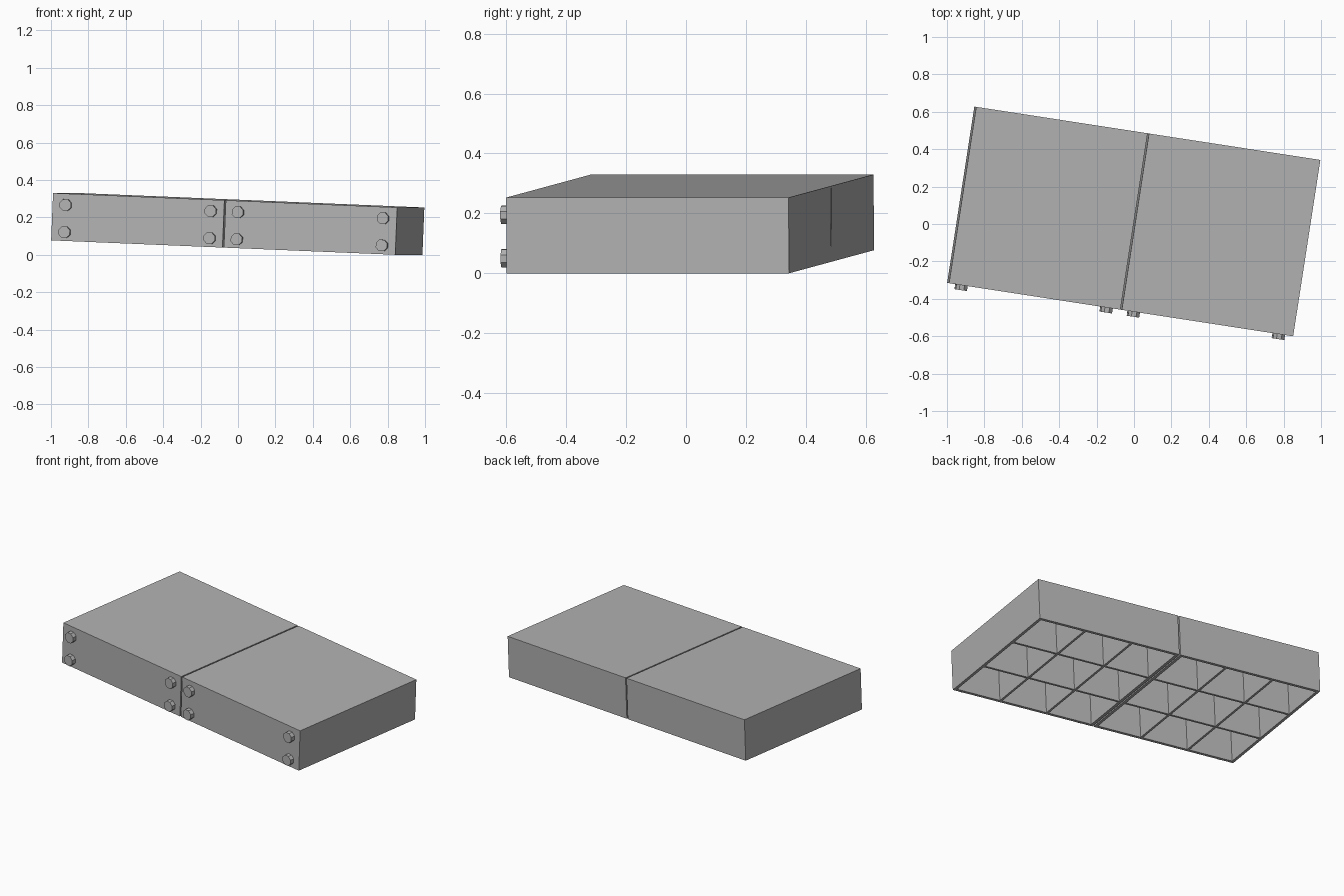
import bpy, bmesh, math
from mathutils import Matrix, Vector

if "Cube" in bpy.data.objects:
    bpy.data.objects.remove(bpy.data.objects["Cube"])

L, D, H = 1.863, 0.954, 0.253      # overall slab length, depth, height
GAP, WALL, RIB, DECK = 0.008, 0.018, 0.014, 0.018
CELLS = 3

gray = bpy.data.materials.new("mid_gray")
gray.diffuse_color = (0.45, 0.45, 0.45, 1)
gray.use_nodes = True
gray.node_tree.nodes["Principled BSDF"].inputs["Base Color"].default_value = gray.diffuse_color

# Slab pose: slight turn and a gentle slope along its length
POSE = (Matrix.Translation((-0.0065, 0.0145, 0.0385))
        @ Matrix.Rotation(math.radians(-8.77), 4, 'Z')
        @ Matrix.Rotation(math.radians(2.37), 4, 'Y'))


def finish(name, bm):
    bmesh.ops.recalc_face_normals(bm, faces=bm.faces[:])
    bm.transform(POSE)
    mesh = bpy.data.meshes.new(name)
    bm.to_mesh(mesh)
    bm.free()
    mesh.materials.append(gray)
    obj = bpy.data.objects.new(name, mesh)
    bpy.context.collection.objects.link(obj)
    return obj


def grid_lines(a, b):
    """Wall and rib edges across one direction."""
    lines = [a, a + WALL]
    for i in range(1, CELLS):
        c = a + (b - a) * i / CELLS
        lines += [c - RIB / 2, c + RIB / 2]
    return lines + [b - WALL, b]


def panel(name, x0, x1):
    """Box with an open, ribbed underside."""
    bm = bmesh.new()
    xs, ys = grid_lines(x0, x1), grid_lines(-D / 2, D / 2)
    v = [[bm.verts.new((x, y, 0)) for y in ys] for x in xs]
    cells = []
    for i in range(len(xs) - 1):
        for j in range(len(ys) - 1):
            f = bm.faces.new((v[i][j], v[i][j + 1], v[i + 1][j + 1], v[i + 1][j]))
            if i % 2 and j % 2:
                cells.append(f)
    # Outer walls and top
    rim = [e for e in bm.edges if e.is_boundary]
    ext = bmesh.ops.extrude_edge_only(bm, edges=rim)["geom"]
    top = [g for g in ext if isinstance(g, bmesh.types.BMVert)]
    bmesh.ops.translate(bm, verts=top, vec=(0, 0, H))
    bmesh.ops.contextual_create(
        bm, geom=[e for e in bm.edges if e.is_boundary])
    # Hollow cells
    ext = bmesh.ops.extrude_discrete_faces(bm, faces=cells)["faces"]
    bmesh.ops.translate(bm, verts=list({w for f in ext for w in f.verts}),
                        vec=(0, 0, H - DECK))
    return finish(name, bm)


def bolt(name, x, z):
    """Eight-sided bolt head on the front face."""
    bm = bmesh.new()
    depth = 0.032
    m = (Matrix.Translation(Vector((x, -D / 2 - 0.027 + depth / 2, z)))
         @ Matrix.Rotation(math.pi / 2, 4, 'X')
         @ Matrix.Rotation(math.pi / 8, 4, 'Z'))
    bmesh.ops.create_cone(bm, cap_ends=True, segments=8, radius1=0.033,
                          radius2=0.033, depth=depth, matrix=m)
    return finish(name, bm)


panel("left_panel", -L / 2, -GAP / 2)
panel("right_panel", GAP / 2, L / 2)

for side, s in (("left", -1), ("right", 1)):
    for place, x in (("outer", 0.859), ("inner", 0.0735)):
        for level, z in (("upper", 0.192), ("lower", 0.047)):
            bolt(f"{side}_{place}_{level}_bolt", s * x, z)
